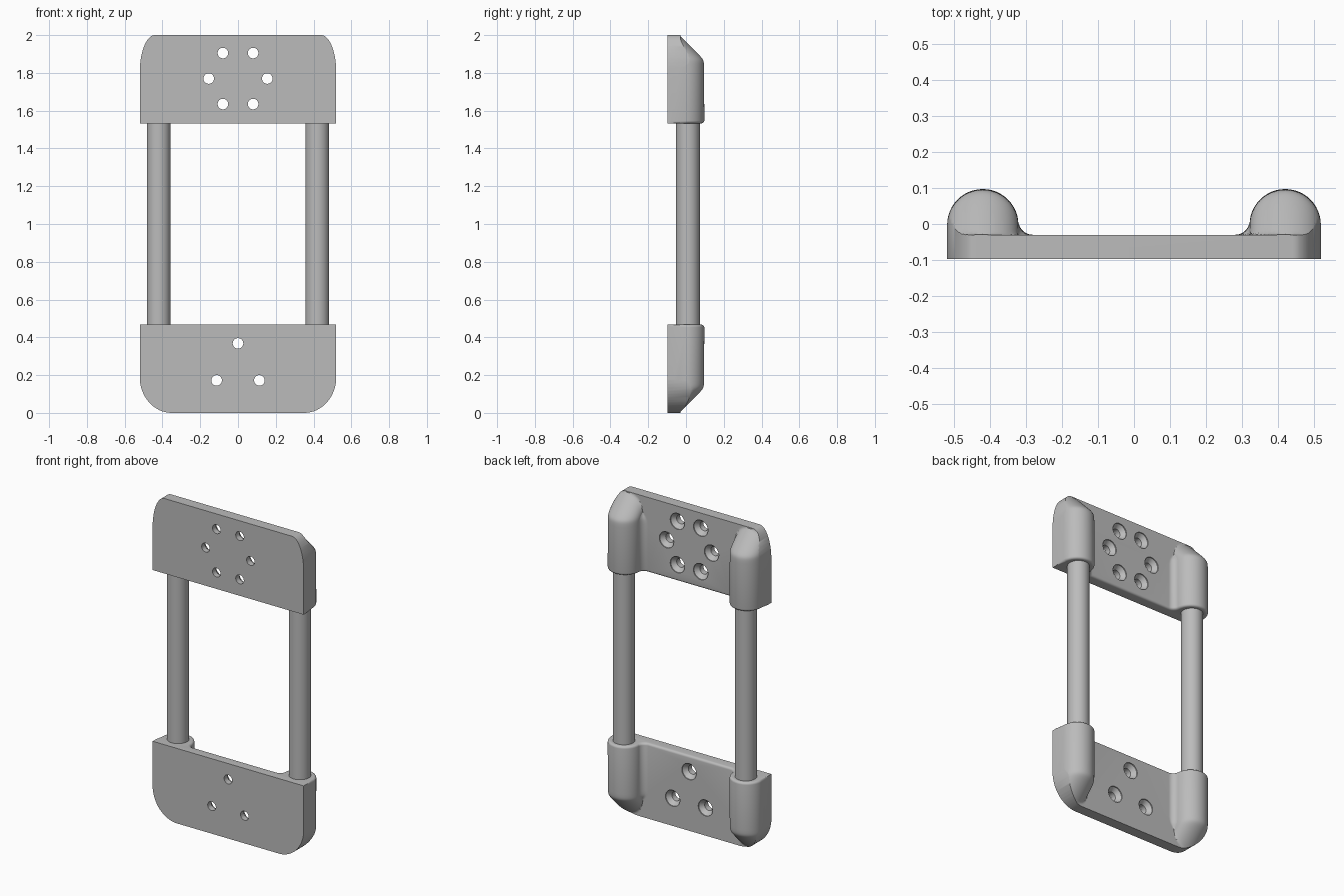
import bpy, bmesh
from math import sin, cos, pi, sqrt
from mathutils import Matrix

cube = bpy.data.objects.get("Cube")
if cube:
    bpy.data.objects.remove(cube)

grey = bpy.data.materials.new("satin grey")
grey.use_nodes = True
grey.diffuse_color = (0.5, 0.5, 0.5, 1)
grey.node_tree.nodes["Principled BSDF"].inputs["Base Color"].default_value = (0.5, 0.5, 0.5, 1)

FRONT, PLATE, WIDE, TUBE_X = -0.097, -0.03, 0.52, 0.42
HEIGHT, BEND, EDGE = 0.467, 0.336, 0.014


def make_object(name, bm):
    bmesh.ops.recalc_face_normals(bm, faces=bm.faces)
    mesh = bpy.data.meshes.new(name)
    bm.to_mesh(mesh)
    bm.free()
    mesh.materials.append(grey)
    obj = bpy.data.objects.new(name, mesh)
    bpy.context.collection.objects.link(obj)
    return obj


def loft(name, rings):
    """Skin a list of equal-length closed rings and cap the ends."""
    bm = bmesh.new()
    rows = [[bm.verts.new(p) for p in ring] for ring in rings]
    n = len(rows[0])
    for a, b in zip(rows, rows[1:]):
        for i in range(n):
            j = (i + 1) % n
            bm.faces.new((a[i], a[j], b[j], b[i]))
    bm.faces.new(rows[0])
    bm.faces.new(rows[-1])
    return make_object(name, bm)


def section(drop, inset):
    """Bracket cross-section: flat plate with a round housing at each side."""
    r, plate, fillet = 0.099 - inset, PLATE - inset, 0.04
    half = [(WIDE, FRONT), (WIDE, -0.065)]
    for i in range(25):
        a = pi * i / 24
        half.append((TUBE_X + r * cos(a), max(-0.06 if a < pi / 4 else plate, r * sin(a) - 0.002 - drop)))
    for i in range(1, 9):
        a = pi / 2 * i / 8
        x = TUBE_X - r - fillet * (1 - cos(a))
        half.append((x, max(plate, plate + fillet * (1 - sin(a)) - drop)))
    return half + [(-x, y) for x, y in reversed(half)]


def apply_boolean(obj, cutter, operation):
    mod = obj.modifiers.new(operation, 'BOOLEAN')
    mod.object, mod.operation, mod.solver = cutter, operation, 'EXACT'
    bpy.context.view_layer.objects.active = obj
    bpy.ops.object.modifier_apply(modifier=mod.name)
    bpy.data.objects.remove(cutter)


def smooth(obj):
    bpy.ops.object.select_all(action='DESELECT')
    obj.select_set(True)
    bpy.context.view_layer.objects.active = obj
    bpy.ops.object.shade_smooth_by_angle(angle=0.6)


def bracket(name, z0, s, corner, holes):
    # Levels run from the rounded inner edge to the sloping outer end
    levels = [(EDGE * (1 - cos(pi / 8 * i)), EDGE * (1 - sin(pi / 8 * i))) for i in range(5)]
    levels += [(BEND - 0.04 + 0.18 * i / 24, 0) for i in range(25)]
    rings = []
    for h, inset in levels:
        d = h - BEND
        drop = (d + sqrt(d * d + 0.0002)) / 2 if h > 0.2 else 0
        rings.append([(x, y, z0 + s * h) for x, y in section(drop, inset)])
    body = loft(name, rings)

    # Rounded outline seen from the front
    rx, rz = corner
    edge = [(0.6, -0.1), (0.6, 0.05), (WIDE, 0.05)]
    edge = [(WIDE + 0.0005, -0.1)]
    for i in range(17):
        a = pi / 2 * i / 16
        edge.append((WIDE + 0.0005 - rx * (1 - cos(a)), HEIGHT - rz * (1 - sin(a))))
    edge += [(-x, h) for x, h in reversed(edge)]
    outline = loft("outline_cutter", [[(x, y, z0 + s * h) for x, h in edge] for y in (-0.3, 0.3)])
    apply_boolean(body, outline, 'INTERSECT')

    # Countersunk screw holes
    for x, z in holes:
        profile = [(0.028, -0.2), (0.028, -0.062), (0.05, -0.036), (0.05, 0.1)]
        cutter = loft("hole_cutter", [[(x + r * cos(pi * k / 16), y, z + r * sin(pi * k / 16))
                                       for k in range(32)] for r, y in profile])
        apply_boolean(body, cutter, 'DIFFERENCE')
    smooth(body)


bracket("upper_bracket", 2 - HEIGHT, 1, (0.08, 0.2),
        [(s * x, z) for s in (-1, 1) for x, z in ((0.08, 1.905), (0.155, 1.77), (0.08, 1.635))])
bracket("lower_bracket", HEIGHT, -1, (0.17, 0.19),
        [(0, 0.368), (-0.113, 0.172), (0.113, 0.172)])

# Round bars joining the brackets
for side, s in (("left", 1), ("right", -1)):
    bm = bmesh.new()
    bmesh.ops.create_cone(bm, cap_ends=True, segments=48, radius1=0.063, radius2=0.063, depth=1.12,
                          matrix=Matrix.Translation((s * TUBE_X, 0.01, 1)))
    smooth(make_object(side + "_bar", bm))
